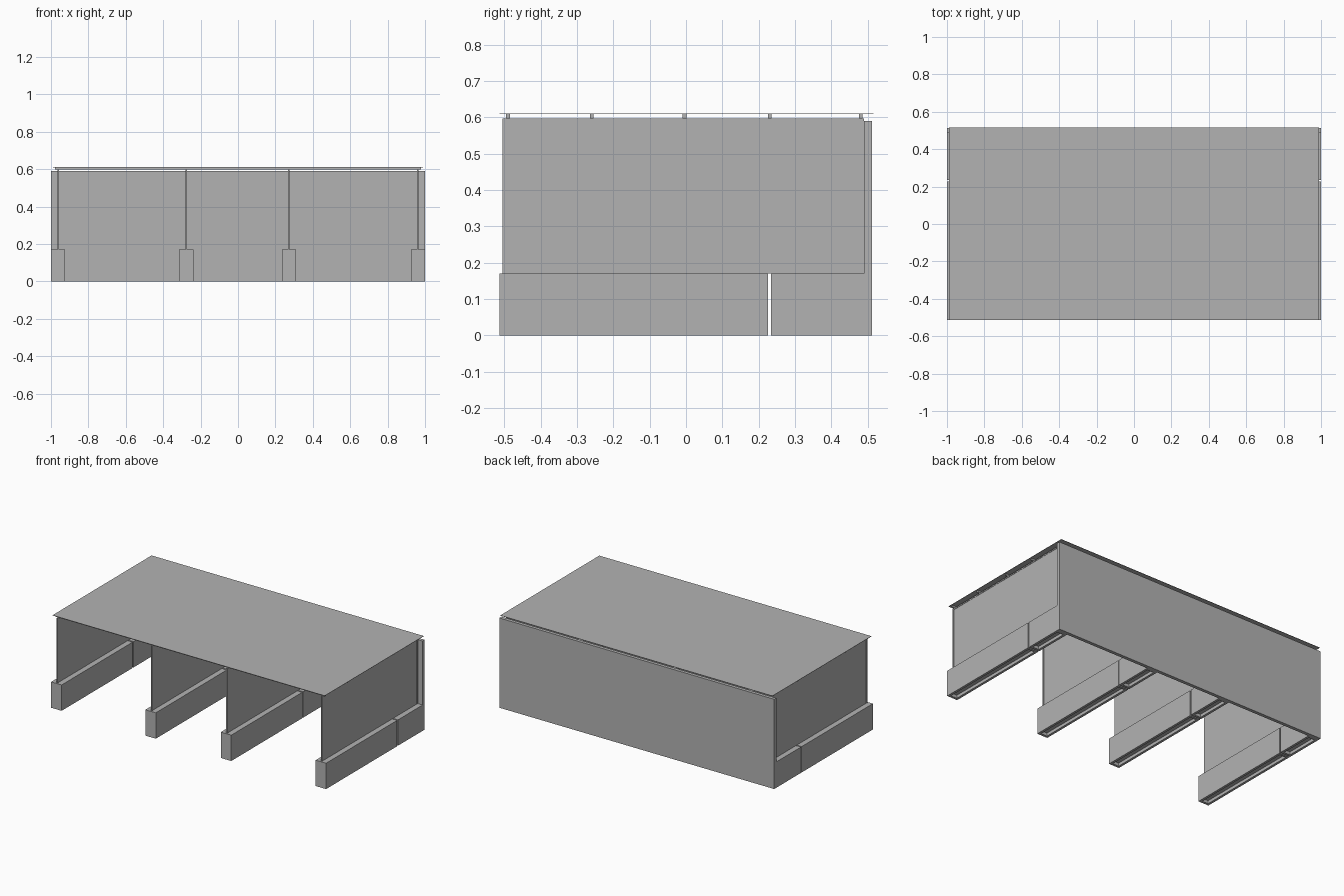
import bpy
import bmesh
from mathutils import Vector

if "Cube" in bpy.data.objects:
    bpy.data.objects.remove(bpy.data.objects["Cube"], do_unlink=True)

GREY = (0.45, 0.45, 0.45, 1)
grey = bpy.data.materials.new("concrete grey")
grey.use_nodes = True
grey.diffuse_color = GREY
grey.node_tree.nodes["Principled BSDF"].inputs["Base Color"].default_value = GREY


def finish(name, bm):
    mesh = bpy.data.meshes.new(name)
    bm.to_mesh(mesh)
    bm.free()
    mesh.materials.append(grey)
    obj = bpy.data.objects.new(name, mesh)
    bpy.context.collection.objects.link(obj)
    return obj


def box(name, x, y, z, slot=False):
    """Box from (low, high) ranges; slot adds a closed groove underneath."""
    bm = bmesh.new()
    bmesh.ops.create_cube(bm, size=1)
    for v in bm.verts:
        v.co = Vector(r[0] if c < 0 else r[1] for c, r in zip(v.co, (x, y, z)))
    if slot:
        bm.normal_update()
        bottom = min(bm.faces, key=lambda f: f.normal.z)
        bmesh.ops.inset_region(bm, faces=[bottom], thickness=0.022)
        for v in bottom.verts:
            v.co.z = z[0]
        groove = bmesh.ops.extrude_discrete_faces(bm, faces=[bottom])["faces"][0]
        for v in groove.verts:
            v.co.z += 0.02
    return finish(name, bm)


def around(c, half):
    return (c - half, c + half)


FRONT, BACK = -0.513, 0.512
WALL = 0.49        # inner face of the back wall
BASE = 0.17        # top of the footing blocks
FRAME = (-0.505, WALL)
TOP = 0.597        # top of the divider frames

# Back wall with a shallow panel in each bay
box("back_wall", (-1, 1), (WALL, BACK), (0, 0.59))
for i, cx in enumerate((-0.557, 0, 0.553)):
    box(f"wall_panel_{i + 1}", around(cx, 0.103), (WALL - 0.003, WALL), (0.18, 0.465))

# Dividers: two footing blocks, a thin frame and its infill sheet
for i, cx in enumerate((-0.962, -0.277, 0.272, 0.962)):
    n = i + 1
    wide = around(cx, 0.038)
    bar = around(cx, 0.004)
    box(f"long_block_{n}", wide, (FRONT, 0.226), (0, BASE), slot=True)
    box(f"short_block_{n}", wide, (0.234, WALL), (0, BASE), slot=True)
    box(f"front_post_{n}", bar, (FRAME[0], FRAME[0] + 0.01), (BASE, TOP))
    box(f"rear_post_{n}", bar, (FRAME[1] - 0.01, FRAME[1]), (BASE, TOP))
    box(f"top_rail_{n}", bar, (FRAME[0] + 0.01, FRAME[1] - 0.01), (TOP - 0.008, TOP))
    box(f"divider_sheet_{n}", around(cx, 0.002),
        (FRAME[0] + 0.01, FRAME[1] - 0.01), (BASE, TOP - 0.008))

# Roof purlins running across the bays
for i, cy in enumerate((-0.49, -0.26, -0.004, 0.231, 0.481)):
    box(f"purlin_{i + 1}", (-0.978, 0.978), around(cy, 0.005), (TOP, 0.609))

# Thin roof sheet
box("roof_sheet", (-0.99, 0.99), (FRONT, 0.516), (0.609, 0.611))
